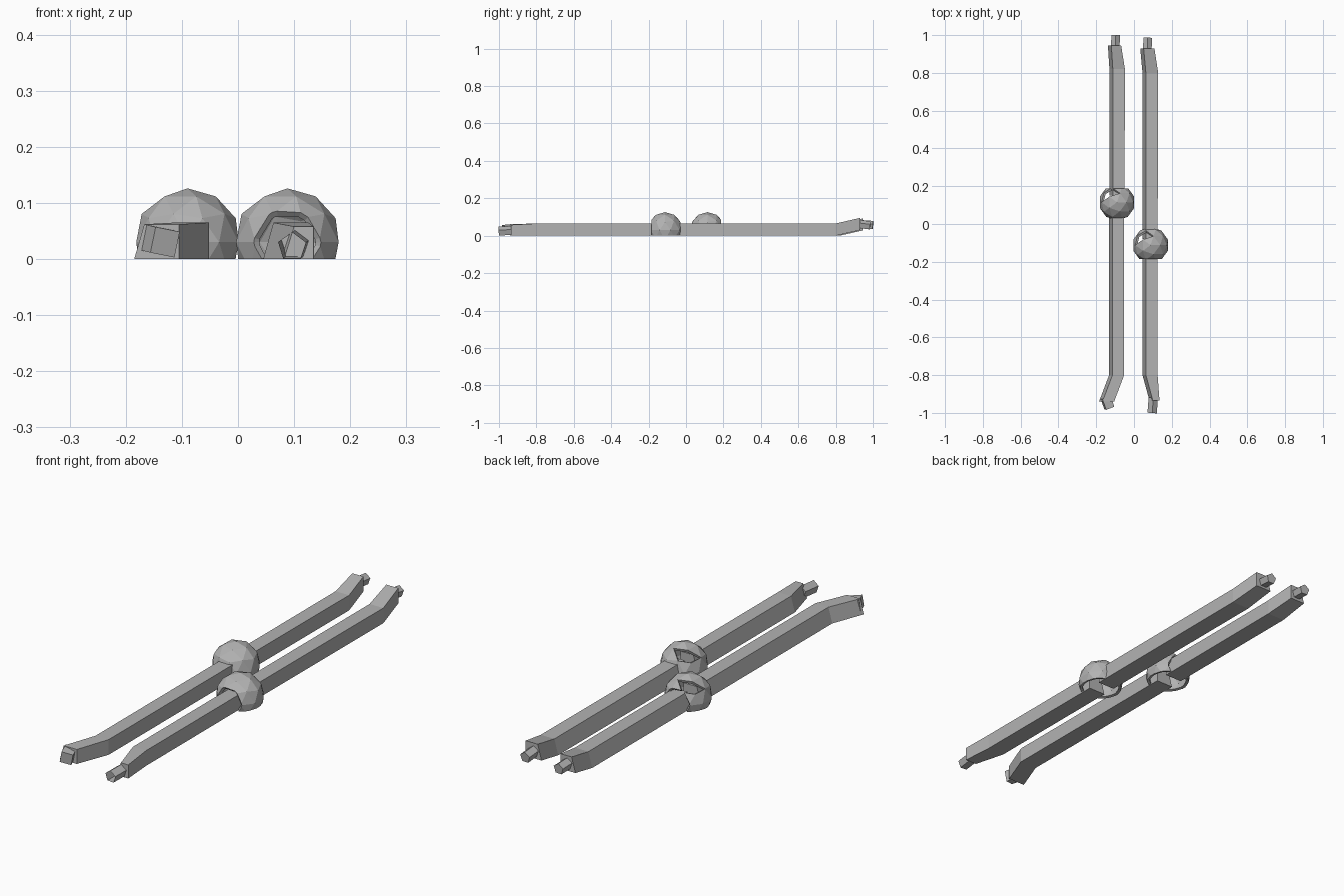
import bpy, bmesh, math
from mathutils import Vector

if "Cube" in bpy.data.objects:
    bpy.data.objects.remove(bpy.data.objects["Cube"])

grey = bpy.data.materials.new("steel_grey")
grey.diffuse_color = (0.45, 0.45, 0.45, 1)
grey.use_nodes = True
grey.node_tree.nodes["Principled BSDF"].inputs["Base Color"].default_value = grey.diffuse_color


def finish(bm, name):
    bmesh.ops.recalc_face_normals(bm, faces=bm.faces)
    mesh = bpy.data.meshes.new(name)
    bm.to_mesh(mesh)
    bm.free()
    mesh.materials.append(grey)
    ob = bpy.data.objects.new(name, mesh)
    bpy.context.collection.objects.link(ob)
    return ob


def loft(name, rings, cap_start=True, cap_end=True):
    """Skin a list of matching point rings."""
    bm = bmesh.new()
    loops = [[bm.verts.new(p) for p in ring] for ring in rings]
    n = len(loops[0])
    for a, b in zip(loops, loops[1:]):
        for i in range(n):
            j = (i + 1) % n
            bm.faces.new((a[i], a[j], b[j], b[i]))
    if cap_start:
        bm.faces.new(loops[0])
    if cap_end:
        bm.faces.new(loops[-1])
    return finish(bm, name)


def section(y, x0, x1, z0, z1, slope=0.018):
    """Bar cross-section with a sloping left side."""
    return [(x0, y, z0), (x1, y, z0), (x1, y, z1), (x0 + slope, y, z1)]


def peg(name, start, end, r, sides, turn, cap_end=True):
    """Short faceted peg between two points."""
    a, b = Vector(start), Vector(end)
    rot = (b - a).to_track_quat('Z', 'Y')
    rings = []
    for c in (a, b):
        rings.append([c + rot @ Vector((r * math.cos(turn + 2 * math.pi * i / sides),
                                        r * math.sin(turn + 2 * math.pi * i / sides), 0))
                      for i in range(sides)])
    return loft(name, rings, True, cap_end)


def dome(name, centre, cut_side):
    """Hollow faceted ball, open below, at one end and at the upper back left."""
    bm = bmesh.new()
    bmesh.ops.create_icosphere(bm, subdivisions=2, radius=0.096)
    for co, no in (((0, 0, -0.03), (0, 0, -1)),
                   ((0, cut_side * 0.073, 0), (0, cut_side, 0))):
        bmesh.ops.bisect_plane(bm, geom=bm.verts[:] + bm.edges[:] + bm.faces[:],
                               plane_co=co, plane_no=no, clear_outer=True)
    hole = Vector((-0.5, 0.42, 0.75)).normalized()
    gone = [f for f in bm.faces
            if f.calc_center_median().normalized().dot(hole) > 0.925]
    bmesh.ops.delete(bm, geom=gone, context='FACES')
    bmesh.ops.translate(bm, verts=bm.verts, vec=centre)
    ob = finish(bm, name)
    shell = ob.modifiers.new("thickness", 'SOLIDIFY')
    shell.thickness = 0.012
    shell.offset = -1
    return ob


# Left bar, broken in two inside its dome
loft("left_bar_front", [section(-0.94, -0.185, -0.105, 0.0, 0.062),
                        section(-0.80, -0.132, -0.052, 0, 0.065),
                        section(0.09, -0.132, -0.052, 0, 0.065)])
loft("left_bar_back", [section(0.15, -0.130, -0.050, 0, 0.065),
                       section(0.82, -0.130, -0.048, 0, 0.065),
                       section(0.945, -0.138, -0.068, 0.028, 0.092)])
peg("left_front_peg", (-0.150, -0.92, 0.035), (-0.130, -0.975, 0.030), 0.033, 4, 0.6)
peg("left_back_peg", (-0.100, 0.93, 0.06), (-0.096, 1.0, 0.055), 0.024, 5, 0.3)

# Right bar, broken in two inside its dome
loft("right_bar_front", [section(-0.935, 0.082, 0.135, 0.0, 0.058),
                         section(-0.80, 0.045, 0.125, 0, 0.065),
                         section(-0.14, 0.045, 0.125, 0, 0.065)])
loft("right_bar_back", [section(-0.08, 0.045, 0.125, 0, 0.065),
                        section(0.80, 0.045, 0.128, 0, 0.065),
                        section(0.93, 0.033, 0.108, 0.030, 0.095)])
peg("right_front_peg", (0.102, -0.92, 0.026), (0.096, -1.0, 0.022), 0.026, 5, 0.3, False)
peg("right_back_peg", (0.070, 0.91, 0.062), (0.073, 0.985, 0.053), 0.024, 5, 0.3)

# Domes over the bars
dome("left_dome", (-0.09, 0.115, 0.03), 1)
dome("right_dome", (0.088, -0.112, 0.03), -1)
